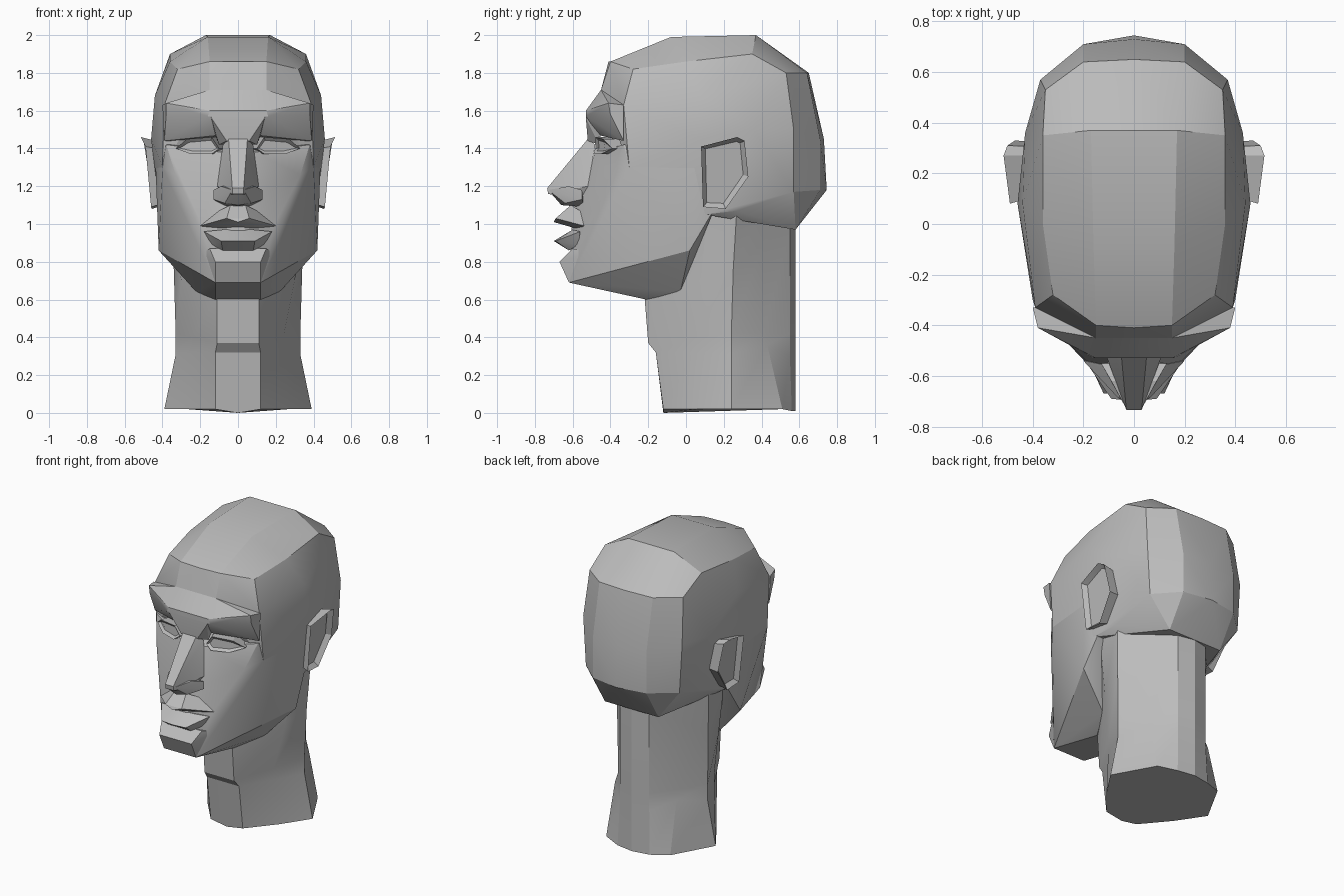
import bpy
import bmesh
from math import radians
from mathutils import Vector

default = bpy.data.objects.get("Cube")
if default:
    bpy.data.objects.remove(default, do_unlink=True)

# One plaster colour for the whole bust
plaster = bpy.data.materials.new("plaster_grey")
plaster.use_nodes = True
grey = (.5, .5, .5, 1)
plaster.diffuse_color = grey
plaster.node_tree.nodes["Principled BSDF"].inputs["Base Color"].default_value = grey


def finish(name, bm, recalculate=True):
    """Turn a bmesh into a shaded, coloured object."""
    if recalculate:
        bmesh.ops.recalc_face_normals(bm, faces=bm.faces)
    mesh = bpy.data.meshes.new(name)
    bm.to_mesh(mesh)
    bm.free()
    mesh.materials.append(plaster)
    mesh.shade_smooth()
    mesh.set_sharp_from_angle(angle=radians(22))
    obj = bpy.data.objects.new(name, mesh)
    bpy.context.collection.objects.link(obj)
    return obj


def mirrored(points):
    """Return the points together with their reflections across x."""
    both = set(points)
    both.update((-x, y, z) for x, y, z in points if x)
    return sorted(both)


def block(name, points):
    """Faceted convex mass, symmetric across x."""
    bm = bmesh.new()
    for point in mirrored(points):
        bm.verts.new(point)
    hull = bmesh.ops.convex_hull(bm, input=bm.verts)
    inside = set(hull["geom_interior"]) | set(hull["geom_unused"])
    loose = [item for item in inside if isinstance(item, bmesh.types.BMVert)]
    bmesh.ops.delete(bm, geom=loose, context="VERTS")
    bmesh.ops.dissolve_limit(bm, angle_limit=radians(2), verts=bm.verts, edges=bm.edges)
    return finish(name, bm)


def loft(name, half_rings):
    """Closed stack of rings, each given as its left half from front to back."""
    bm = bmesh.new()
    rings = []
    for half in half_rings:
        ring = half + [(-x, y, z) for x, y, z in reversed(half) if x]
        rings.append([bm.verts.new(point) for point in ring])
    for low, high in zip(rings, rings[1:]):
        for i in range(len(low)):
            j = (i + 1) % len(low)
            bm.faces.new((low[i], low[j], high[j], high[i]))
    bm.faces.new(rings[0])
    bm.faces.new(rings[-1])
    return finish(name, bm)


def hollow_pair(name, outline, outward, rim, hollow, depth, taper):
    """Left and right rimmed shapes with a sunken middle and a skirt into the head."""
    for side, sign in (("left", 1), ("right", -1)):
        flip = Vector((sign, 1, 1))
        out = (Vector(outward) * flip).normalized()
        bm = bmesh.new()
        verts = [bm.verts.new(Vector(point) * flip) for point in outline]
        face = bm.faces.new(verts)
        face.normal_update()
        if face.normal.dot(out) < 0:
            face.normal_flip()
        centre = face.calc_center_median()
        # skirt that runs back into the head
        back = [bm.verts.new(centre + (v.co - centre) * taper - out * depth) for v in verts]
        for i in range(len(verts)):
            j = (i + 1) % len(verts)
            bm.faces.new((verts[i], verts[j], back[j], back[i]))
        bmesh.ops.recalc_face_normals(bm, faces=bm.faces)
        if face.normal.dot(out) < 0:
            bmesh.ops.reverse_faces(bm, faces=bm.faces)
        bmesh.ops.inset_individual(bm, faces=[face], thickness=rim, depth=-hollow)
        finish(side + "_" + name, bm, recalculate=False)


# Skull: crown, upper rim, back and sides
block("skull", [
    (.17, .37, 2), (.16, -.08, 1.99),
    (.15, -.4, 1.86), (.15, -.45, 1.71), (0, -.41, 1.86),
    (.32, -.28, 1.82), (.36, 0, 1.86), (.36, .35, 1.9),
    (.35, .53, 1.8), (.2, .64, 1.8), (0, .65, 1.8),
    (.37, .57, 1.5), (.2, .71, 1.45), (0, .73, 1.45),
    (.35, .57, 1.17), (.2, .71, 1.18), (0, .745, 1.18),
    (.38, .27, 1.07), (.2, .58, .97), (0, .58, .97),
    (.43, .36, 1.5), (.46, .08, 1.45), (.44, .08, 1.68),
    (.39, -.33, 1.63), (.4, -.3, 1.3), (.41, .1, 1.05),
])

# Brow ridge with its overhanging underside, and the wedge between the eyes
block("brow", [
    (.15, -.45, 1.71), (.15, -.53, 1.6), (.16, -.53, 1.57),
    (.38, -.41, 1.64), (.38, -.4, 1.58), (.4, -.33, 1.63),
    (.39, -.33, 1.44), (.32, -.37, 1.46), (.1, -.46, 1.47),
])
block("brow_wedge", [
    (.15, -.53, 1.6), (.14, -.53, 1.56), (.06, -.52, 1.44),
    (.1, -.46, 1.42), (.15, -.44, 1.55),
])

# Cheeks, jaw and underside of the jaw
block("face", [
    (.38, -.33, 1.42), (.4, -.3, 1.3), (.33, -.4, 1.26),
    (.09, -.48, 1.38), (.11, -.53, 1.1), (.19, -.54, .99),
    (0, -.6, 1.09), (.15, -.58, .86), (.12, -.62, .69),
    (.26, -.19, .73), (.42, .02, .86), (.22, -.03, .64),
    (.12, -.21, .6), (.4, .15, 1.08), (.44, .05, 1.4),
])

# Chin wedge
block("chin", [
    (.15, -.6, .87), (.12, -.67, .8), (.12, -.62, .69),
    (.2, -.5, .85), (.12, -.3, .66),
])

# Nose: bridge and wings
block("nose_bridge", [
    (.05, -.52, 1.45), (.08, -.48, 1.42), (.03, -.66, 1.27),
    (.03, -.735, 1.19), (.03, -.73, 1.16),
    (.11, -.52, 1.2), (.06, -.55, 1.12),
])
block("nose_wings", [
    (.03, -.73, 1.18), (.09, -.62, 1.2), (.13, -.55, 1.18),
    (.13, -.55, 1.13), (.07, -.64, 1.11), (0, -.66, 1.1),
    (.06, -.54, 1.09),
])

# Lips
block("upper_lip", [
    (.04, -.61, 1.1), (.1, -.56, 1.07), (.06, -.69, 1.03),
    (0, -.7, 1.01), (.2, -.54, .99), (.1, -.56, .97),
])
block("lower_lip", [
    (.18, -.56, .96), (.08, -.6, .97), (.09, -.69, .91),
    (.08, -.62, .86), (.14, -.57, .89), (0, -.7, .91),
])

# Neck: base, flared shoulders, throat step and shaft
loft("neck", [
    [(0, -.12, 0), (.12, -.12, .02), (.27, .06, .02), (.39, .24, .02),
     (.24, .51, .02), (.12, .56, .01), (0, .58, .01)],
    [(0, -.16, .32), (.12, -.16, .32), (.24, .04, .32), (.33, .24, .31),
     (.23, .43, .36), (.11, .55, .3), (0, .58, .31)],
    [(0, -.2, .37), (.11, -.2, .37), (.24, .04, .4), (.33, .24, .42),
     (.22, .41, .42), (.11, .55, .42), (0, .58, .42)],
    [(0, -.22, .62), (.11, -.22, .62), (.3, .08, .7), (.34, .25, .76),
     (.23, .41, .9), (.11, .55, .96), (0, .58, .96)],
    [(0, -.1, .8), (.11, -.1, .8), (.38, .12, 1.15), (.36, .27, 1.1),
     (.23, .41, 1.1), (.11, .55, 1.1), (0, .57, 1.1)],
])

# Eyes: almond lids around a sunken eye
hollow_pair("eye", [
    (.33, -.39, 1.4), (.27, -.44, 1.45), (.14, -.48, 1.46),
    (.1, -.48, 1.4), (.14, -.49, 1.37), (.25, -.45, 1.37),
], outward=(.35, -1, 0), rim=.018, hollow=.015, depth=.12, taper=1)

# Ears: flared rims around a hollow
hollow_pair("ear", [
    (.49, .08, 1.41), (.515, .27, 1.46), (.5, .31, 1.44),
    (.47, .33, 1.25), (.455, .21, 1.08), (.46, .09, 1.09),
], outward=(1, -.1, 0), rim=.028, hollow=.03, depth=.1, taper=.85)
